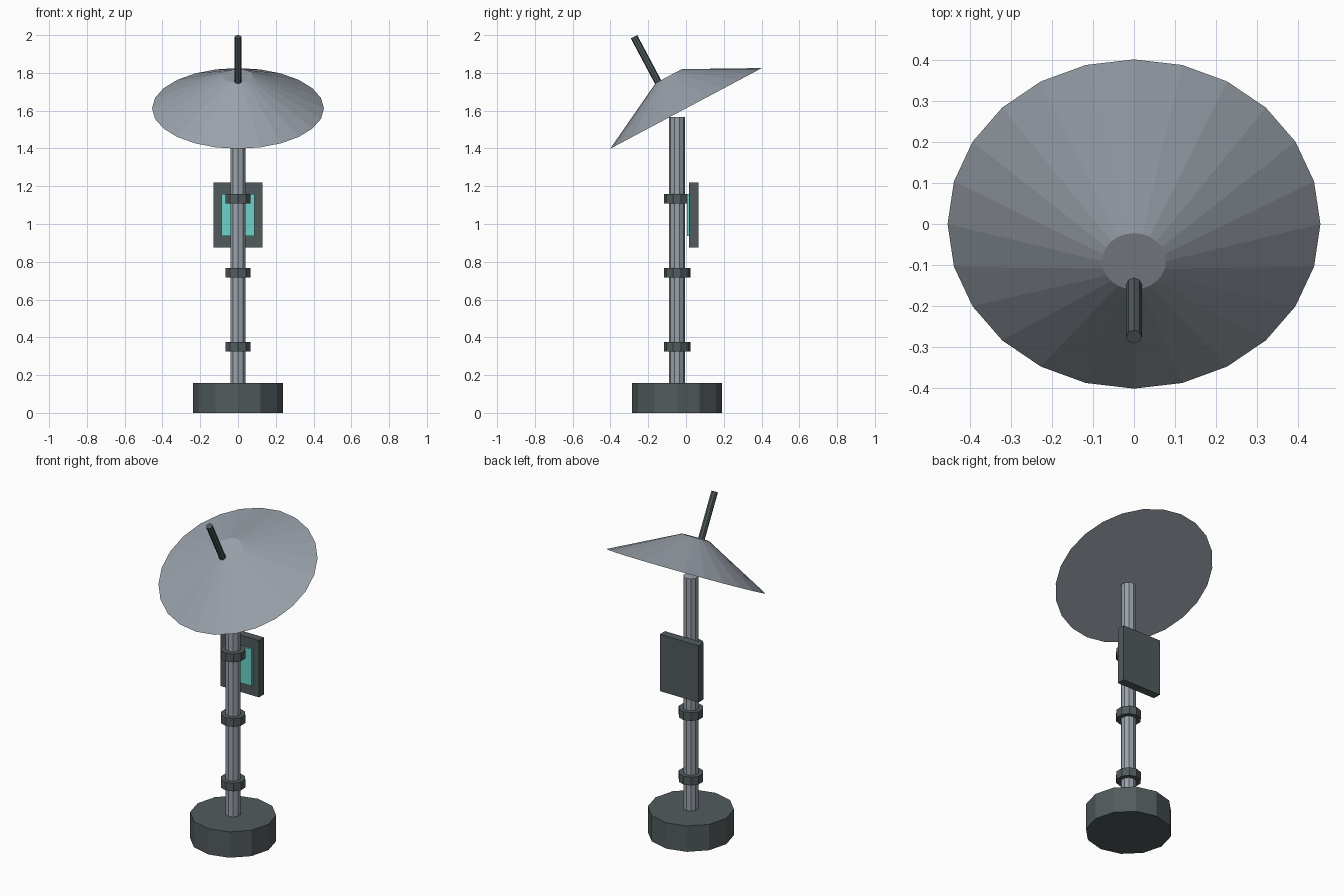
import bpy
from math import radians, sin, cos
from mathutils import Vector

cube = bpy.data.objects.get("Cube")
if cube:
    bpy.data.objects.remove(cube, do_unlink=True)


def material(name, rgb):
    m = bpy.data.materials.new(name)
    m.use_nodes = True
    m.diffuse_color = (*rgb, 1)
    m.node_tree.nodes["Principled BSDF"].inputs["Base Color"].default_value = (*rgb, 1)
    return m


light_metal = material("light_grey_metal", (0.32, 0.355, 0.40))
dark_metal = material("dark_grey_metal", (0.084, 0.104, 0.11))
glass = material("teal_screen", (0.155, 0.65, 0.60))

POST_Y = -0.047
TILT = radians(28)
AXIS = Vector((0, -sin(TILT), cos(TILT)))   # direction the dish points


def finish(name, mat):
    ob = bpy.context.object
    ob.name = name
    ob.data.materials.append(mat)
    return ob


def cone(name, mat, sides, r1, r2, height, centre, tilt=0):
    bpy.ops.mesh.primitive_cone_add(vertices=sides, radius1=r1, radius2=r2, depth=height,
                                    location=centre, rotation=(tilt, 0, 0))
    return finish(name, mat)


def post_section(name, mat, sides, radius, z0, z1):
    return cone(name, mat, sides, radius, radius, z1 - z0, (0, POST_Y, (z0 + z1) / 2))


def box(name, mat, size, centre):
    bpy.ops.mesh.primitive_cube_add(size=1, location=centre)
    ob = finish(name, mat)
    ob.data.transform(ob.matrix_world.to_3x3().to_4x4())
    for v in ob.data.vertices:
        v.co *= Vector(size)
    return ob


# Base, post and collars
post_section("base", dark_metal, 12, 0.238, 0, 0.157)
post_section("post", light_metal, 10, 0.043, 0.157, 1.567)
for label, z in (("lower", 0.35), ("middle", 0.742), ("upper", 1.134)):
    post_section(label + "_collar", dark_metal, 10, 0.07, z - 0.025, z + 0.025)

# Control panel behind the post, screen facing forward
box("panel_housing", dark_metal, (0.26, 0.05, 0.345), (0, 0.041, 1.047))
box("panel_screen", glass, (0.176, 0.01, 0.223), (0, 0.011, 1.047))

# Tilted dish: a solid truncated cone
DEPTH = 0.194
rim = Vector((0, 0, 1.612))
cone("dish", light_metal, 24, 0.455, 0.078, DEPTH, rim + AXIS * DEPTH / 2, TILT)

# Feed rod rising from the front edge of the dish cap
ROD = 0.271
foot = Vector((0, -0.148, 1.752))
cone("feed_rod", dark_metal, 8, 0.019, 0.019, ROD, foot + AXIS * ROD / 2, TILT)
